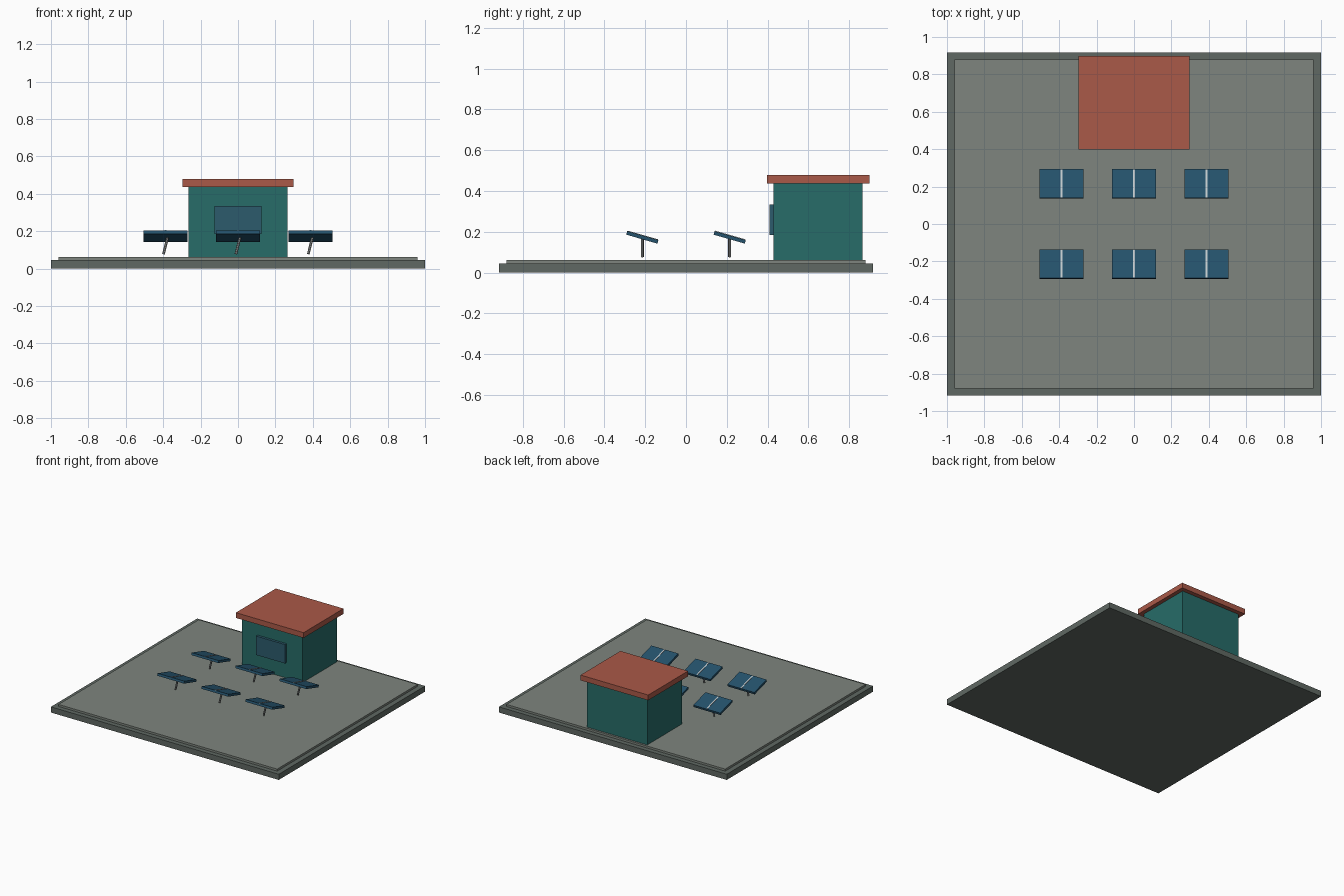
import bpy
from math import radians, sin, cos
from mathutils import Matrix

if "Cube" in bpy.data.objects:
    bpy.data.objects.remove(bpy.data.objects["Cube"])


def material(name, rgb):
    m = bpy.data.materials.new(name)
    m.diffuse_color = (*rgb, 1)
    m.use_nodes = True
    m.node_tree.nodes["Principled BSDF"].inputs["Base Color"].default_value = m.diffuse_color
    return m


EDGE = material("dark_concrete", (0.115, 0.14, 0.125))
PAVING = material("paving", (0.21, 0.235, 0.21))
TEAL = material("teal_wall", (0.02, 0.15, 0.14))
ROOF = material("red_roof", (0.40, 0.10, 0.065))
GLASS = material("window_glass", (0.025, 0.105, 0.15))
PANEL = material("solar_blue", (0.018, 0.085, 0.15))
STRIP = material("light_strip", (0.55, 0.6, 0.62))
METAL = material("post_metal", (0.2, 0.21, 0.21))


def box(name, lo, hi, mat, place=None):
    """Box between two corners, optionally moved by a matrix."""
    size = [b - a for a, b in zip(lo, hi)]
    mid = [(a + b) / 2 for a, b in zip(lo, hi)]
    bpy.ops.mesh.primitive_cube_add(size=1)
    ob = bpy.context.object
    ob.name = name
    ob.data.transform(Matrix.Translation(mid) @ Matrix.Diagonal((*size, 1)))
    if place:
        ob.matrix_world = place
    ob.data.materials.append(mat)
    return ob


# Ground slab with a slightly inset paved top
box("base_slab", (-1, -0.917, 0), (1, 0.917, 0.045), EDGE)
box("paved_top", (-0.96, -0.88, 0.045), (0.96, 0.88, 0.061), PAVING)

# Control hut at the back
box("hut_walls", (-0.265, 0.428, 0.061), (0.265, 0.864, 0.436), TEAL)
box("hut_roof", (-0.297, 0.398, 0.436), (0.297, 0.898, 0.478), ROOF)
box("hut_window", (-0.126, 0.408, 0.184), (0.126, 0.432, 0.334), GLASS)

# Two rows of three tilted solar panels
TILT = radians(-16)
W, L, T = 0.118, 0.0795, 0.009
for row, y in enumerate((-0.214, 0.214)):
    for col, x in enumerate((-0.387, 0, 0.387)):
        tag = f"{row + 1}_{col + 1}"
        place = Matrix.Translation((x, y, 0.173)) @ Matrix.Rotation(TILT, 4, 'X')
        box("solar_panel_" + tag, (-W, -L, -T), (W, L, T), PANEL, place)
        box("panel_strip_" + tag, (-0.005, -L + 0.002, T - 0.002),
            (0.005, L - 0.002, T + 0.003), STRIP, place)
        # Leaning support post
        bpy.ops.mesh.primitive_cylinder_add(
            vertices=12, radius=0.007, depth=0.095,
            location=(x, y, 0.123), rotation=(0, radians(14), 0))
        post = bpy.context.object
        post.name = "panel_post_" + tag
        post.data.materials.append(METAL)
        bpy.ops.object.shade_smooth_by_angle()
